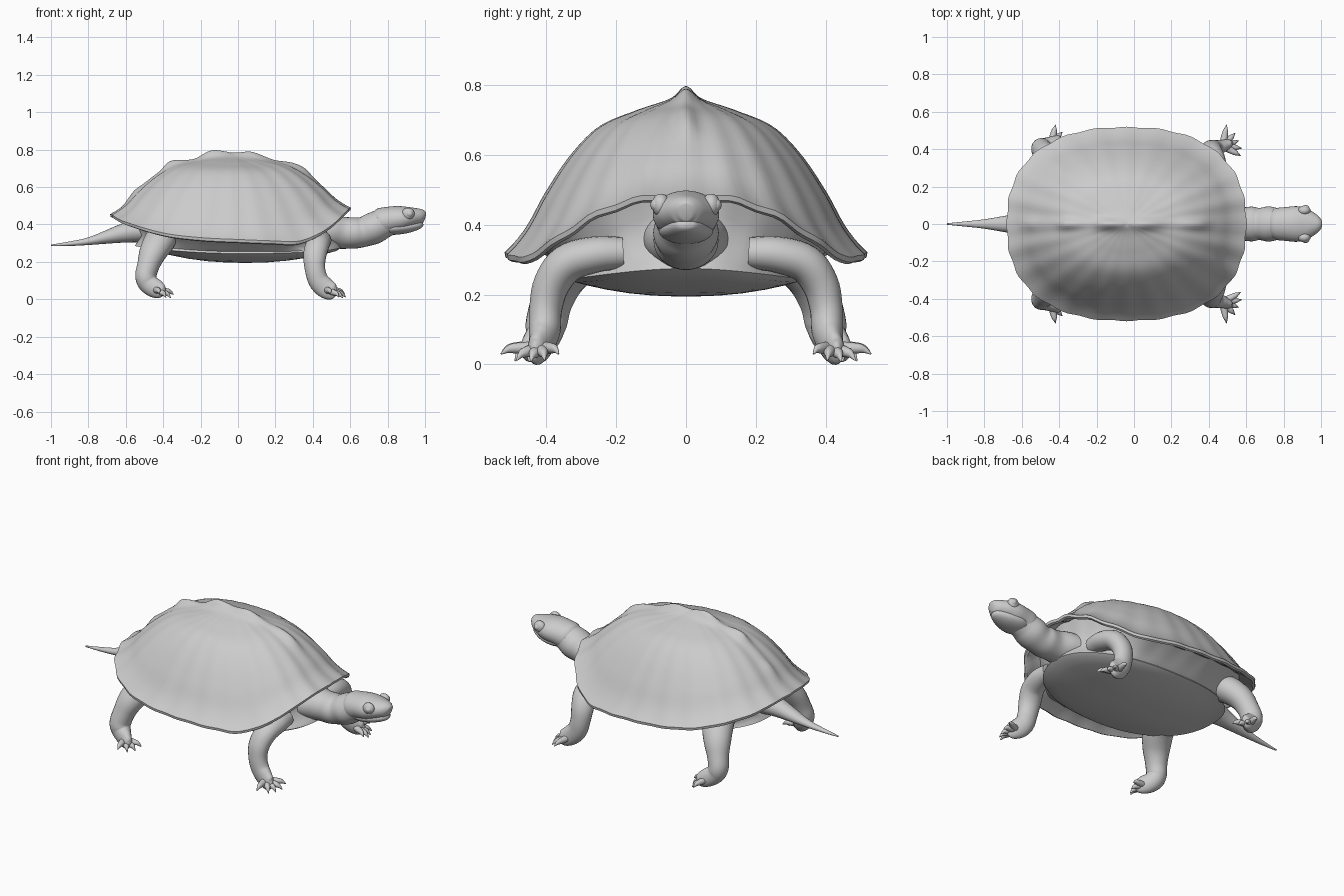
import bpy, bmesh, math
from mathutils import Vector

if "Cube" in bpy.data.objects:
    bpy.data.objects.remove(bpy.data.objects["Cube"])

skin = bpy.data.materials.new("grey")
skin.diffuse_color = (0.6, 0.6, 0.6, 1)
skin.use_nodes = True
skin.node_tree.nodes["Principled BSDF"].inputs["Base Color"].default_value = skin.diffuse_color


def lerp_table(t, x):
    """Smooth interpolation through (x, value) pairs."""
    if x <= t[0][0]:
        return t[0][1]
    for i in range(len(t) - 1):
        (x0, a), (x1, b) = t[i], t[i + 1]
        if x <= x1:
            m = (b - a) / (x1 - x0)
            m0 = (b - t[i - 1][1]) / (x1 - t[i - 1][0]) if i else m
            m1 = (t[i + 2][1] - a) / (t[i + 2][0] - x0) if i + 2 < len(t) else m
            h, u = x1 - x0, (x - x0) / (x1 - x0)
            return ((2*u**3 - 3*u*u + 1) * a + (u**3 - 2*u*u + u) * h * m0
                    + (3*u*u - 2*u**3) * b + (u**3 - u*u) * h * m1)
    return t[-1][1]


def skin_rings(name, rings, angle=60):
    """Join equal-length rings of points into a closed smooth surface."""
    bm = bmesh.new()
    vs = [[bm.verts.new(p) for p in r] for r in rings]
    n = len(vs[0])
    for a, b in zip(vs, vs[1:]):
        for i in range(n):
            bm.faces.new((a[i], a[(i + 1) % n], b[(i + 1) % n], b[i]))
    for ring in (vs[0], vs[-1]):
        c = bm.verts.new(sum((v.co for v in ring), Vector()) / n)
        for i in range(n):
            bm.faces.new((ring[i], ring[(i + 1) % n], c))
    bmesh.ops.recalc_face_normals(bm, faces=bm.faces)
    me = bpy.data.meshes.new(name)
    bm.to_mesh(me)
    bm.free()
    me.materials.append(skin)
    ob = bpy.data.objects.new(name, me)
    bpy.context.collection.objects.link(ob)
    bpy.ops.object.select_all(action='DESELECT')
    ob.select_set(True)
    bpy.context.view_layer.objects.active = ob
    bpy.ops.object.shade_smooth_by_angle(angle=math.radians(angle))
    return ob


def tube(name, pts, side=1, sub=5, n=20):
    """Loft through (x, y, z, width radius, height radius) stations."""
    cols = [[(i, p[k]) for i, p in enumerate(pts)] for k in range(5)]
    st = [[lerp_table(c, i / sub) for c in cols] for i in range((len(pts) - 1) * sub + 1)]
    pos = [Vector((s[0], s[1] * side, s[2])) for s in st]
    rings, up = [], Vector((0, 0, 1))
    for i, s in enumerate(st):
        d = (pos[min(i + 1, len(st) - 1)] - pos[max(i - 1, 0)]).normalized()
        if abs(d.z) > 0.95 and i == 0:
            up = Vector((1, 0, 0))
        w = d.cross(up).normalized()
        up = w.cross(d).normalized()
        ring = []
        for k in range(n):
            a = 2 * math.pi * k / n
            ring.append(pos[i] + w * math.cos(a) * s[3] + up * math.sin(a) * s[4])
        rings.append(ring)
    return skin_rings(name, rings)


def ball(name, loc, r):
    rings = []
    for i in range(1, 12):
        a = math.pi * i / 12
        rings.append([(loc[0] + r[0] * math.sin(a) * math.cos(k * math.pi / 10),
                       loc[1] + r[1] * math.sin(a) * math.sin(k * math.pi / 10),
                       loc[2] + r[2] * math.cos(a)) for k in range(20)])
    return skin_rings(name, rings)


# Shell: dome height by distance from centre, rim height along the length
DOME = [(0, 1), (.12, .955), (.29, .89), (.485, .79), (.64, .61), (.78, .37), (.87, .18), (.94, .07), (1, 0)]
RIM = [(-.68, .455), (-.62, .42), (-.4, .355), (-.2, .33), (0, .32), (.2, .312), (.32, .31),
       (.42, .345), (.5, .395), (.56, .45), (.6, .49)]
KEEL = [(-.62, .0), (-.56, .02), (-.5, .01), (-.42, .012), (-.37, .035), (-.24, .012), (-.14, .04), (-.03, .012),
        (.07, .032), (.2, .01), (.35, .028), (.42, .005), (.5, 0)]
N = 128


def superellipse(a, cx, rx, ry, e):
    c, s = math.cos(a), math.sin(a)
    k = (abs(c) ** e + abs(s) ** e) ** (-1 / e)
    return cx + rx * c * k, ry * s * k


def rim(a):
    w = 1 + 0.006 * math.cos(24 * a)
    return superellipse(a, -.04, .64 * w, .517 * w, 2.4)


def dome_point(a, s):
    rx, ry = rim(a)
    x, y = -.04 + (rx + .04) * s, ry * s
    rz = lerp_table(RIM, rx)
    z = rz + lerp_table(DOME, s) * (.775 - rz)
    return x, y, z + lerp_table(KEEL, x) * math.exp(-(y / .03) ** 2)


angles = [2 * math.pi * i / N for i in range(N)]
rings = [[dome_point(a, s / 40) for a in angles] for s in range(1, 41)]
for s, dz in ((.995, -.015), (.975, -.02), (.93, .0), (.84, .03), (.5, .06)):
    ring = []
    for a in angles:
        rx, ry = rim(a)
        ring.append((-.04 + (rx + .04) * s, ry * s, lerp_table(RIM, rx) + dz))
    rings.append(ring)
skin_rings("shell", rings, 50)

# Belly plate and the body skin joining it to the shell
rings = []
for s, t in ((.86, 0), (.82, .35), (.8, .7), (1.0, .9), (1.02, 1)):
    ring = []
    for a in angles:
        rx, ry = rim(a)
        bx, by = superellipse(a, -.0, .54, .33, 2.3)
        edge = .245 + .03 * max(0, math.cos(a)) ** 3 + .04 * max(0, -math.cos(a)) ** 2
        top = lerp_table(RIM, rx) + .02
        z = top + (edge - top) * t
        if t < .8:
            f = t * .9
            px, py = -.04 + (rx + .04) * s, ry * s
            ring.append((px + (bx * .93 - px) * f, py + (by * .97 - py) * f, z))
        else:
            ring.append((bx * s, by * s, z))
    rings.append(ring)
for s in (.97, .85, .7, .5, .3, .1):
    ring = []
    for a in angles:
        bx, by = superellipse(a, 0, .54, .33, 2.3)
        edge = .24 + .03 * max(0, math.cos(a)) ** 3 + .04 * max(0, -math.cos(a)) ** 2
        ring.append((bx * s, by * s, .195 + (edge - .195) * s ** 2.2 - .008 * s * math.cos(a)))
    rings.append(ring)
skin_rings("belly", rings, 45)

# Neck with skin folds, then head and lower jaw
tube("neck", [(.38, 0, .36, .14, .09), (.5, 0, .36, .115, .09), (.57, 0, .355, .09, .085),
              (.63, 0, .355, .093, .083), (.67, 0, .36, .086, .08), (.72, 0, .378, .094, .085),
              (.77, 0, .4, .084, .08), (.83, 0, .415, .07, .065)], n=32)
tube("head", [(.73, 0, .4, .06, .05), (.76, 0, .41, .084, .075), (.81, 0, .422, .09, .073),
              (.87, 0, .43, .095, .069), (.92, 0, .437, .085, .056), (.96, 0, .44, .062, .046),
              (.985, 0, .437, .042, .04), (.997, 0, .433, .022, .026), (1, 0, .432, .006, .01)], n=32)
tube("lower_jaw", [(.78, 0, .385, .06, .04), (.84, 0, .383, .078, .038), (.9, 0, .387, .07, .034),
                   (.95, 0, .395, .05, .027), (.98, 0, .402, .03, .018), (.99, 0, .405, .008, .006)], n=24)

# Tail
tube("tail", [(-.46, 0, .37, .1, .07), (-.54, 0, .365, .075, .062), (-.62, 0, .352, .055, .05),
              (-.7, 0, .333, .042, .036), (-.8, 0, .31, .025, .02), (-.9, 0, .297, .014, .012),
              (-1, 0, .288, .004, .004)])

FRONT_CLAWS = [(.57, .365, .03), (.575, .405, .012), (.56, .445, .008), (.54, .485, .012), (.495, .53, .03)]
REAR_CLAWS = [(-.345, .415, .025), (-.36, .45, .008), (-.385, .49, .01), (-.42, .53, .03)]


def claws(name, tips, palm, side):
    """Toes running from the palm, each ending in a hooked claw."""
    p = Vector(palm)
    for i, t in enumerate(tips):
        t = Vector(t)
        a, b = p.lerp(t, .35), p.lerp(t, .7)
        tube(f"{name}_{i + 1}", [(*p, .02, .02), (*(a + Vector((0, 0, .004))), .019, .018),
                                 (*(b + Vector((0, 0, .01))), .014, .014),
                                 (*(p.lerp(t, .85) + Vector((0, 0, .008))), .008, .009),
                                 (*t, .002, .002)], side, 4, 12)


for side, tag in ((1, "left"), (-1, "right")):
    # Eye with lid ring
    ball(f"eyelid_{tag}", (.91, .072 * side, .457), (.034, .026, .033))
    ball(f"eye_{tag}", (.917, .084 * side, .457), (.02, .018, .019))
    # Front leg
    tube(f"front_leg_{tag}", [(.44, .18, .32, .05, .045), (.44, .26, .315, .06, .052),
                              (.425, .34, .29, .064, .055), (.41, .385, .23, .062, .052),
                              (.412, .402, .16, .055, .047), (.43, .405, .1, .055, .045),
                              (.465, .415, .062, .055, .036), (.505, .43, .04, .045, .024),
                              (.525, .436, .034, .02, .01)], side)
    claws(f"front_toe_{tag}", FRONT_CLAWS, (.475, .418, .05), side)
    # Rear leg
    tube(f"rear_leg_{tag}", [(-.4, .24, .34, .08, .07), (-.42, .3, .31, .085, .075),
                             (-.455, .355, .25, .075, .068), (-.48, .385, .18, .06, .06),
                             (-.493, .4, .12, .056, .06), (-.475, .412, .08, .054, .05),
                             (-.435, .437, .055, .05, .034), (-.405, .455, .042, .035, .022),
                             (-.393, .462, .038, .012, .01)], side)
    claws(f"rear_toe_{tag}", REAR_CLAWS, (-.44, .434, .052), side)
